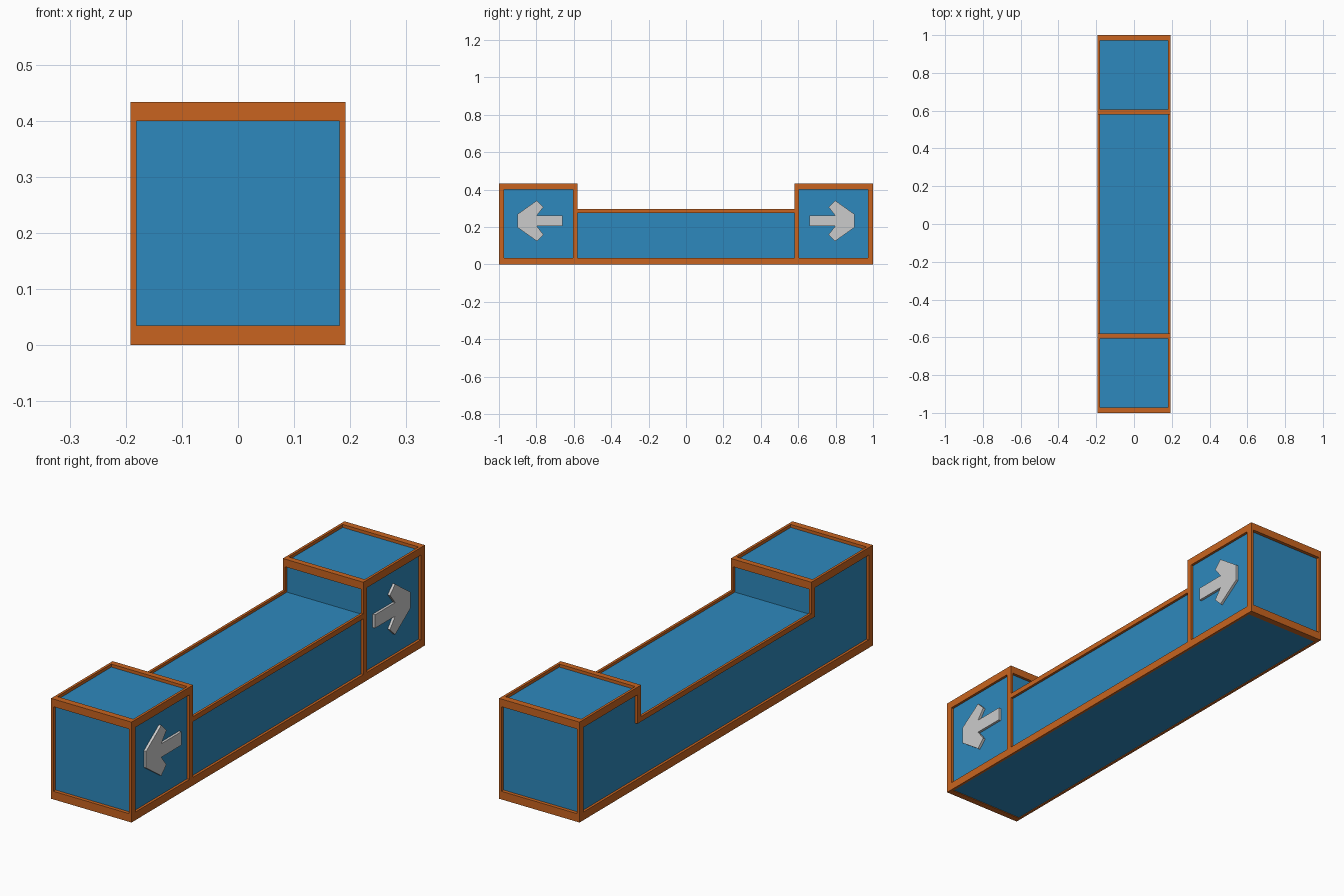
import bpy, bmesh

if "Cube" in bpy.data.objects:
    bpy.data.objects.remove(bpy.data.objects["Cube"])


def material(name, color):
    m = bpy.data.materials.new(name)
    m.diffuse_color = (*color, 1)
    m.use_nodes = True
    m.node_tree.nodes["Principled BSDF"].inputs["Base Color"].default_value = m.diffuse_color
    return m


ORANGE = material("orange trim", (0.58, 0.127, 0.014))
BLUE = material("blue panel", (0.027, 0.25, 0.51))
GREY = material("light grey", (0.6, 0.6, 0.6))


def finish(name, bm, mat, mirror=False):
    bmesh.ops.recalc_face_normals(bm, faces=bm.faces)
    me = bpy.data.meshes.new(name)
    bm.to_mesh(me)
    bm.free()
    me.materials.append(mat)
    ob = bpy.data.objects.new(name, me)
    bpy.context.collection.objects.link(ob)
    if mirror:
        mod = ob.modifiers.new("Mirror", 'MIRROR')
        mod.use_axis = (False, True, False)
        mod.use_mirror_merge = False
    return ob


def prism(name, profile, x0, x1, mat, mirror=False):
    """Extrude a (y, z) outline along x."""
    bm = bmesh.new()
    face = bm.faces.new([bm.verts.new((x0, y, z)) for y, z in profile])
    ext = bmesh.ops.extrude_face_region(bm, geom=[face])
    verts = [v for v in ext["geom"] if isinstance(v, bmesh.types.BMVert)]
    bmesh.ops.translate(bm, verts=verts, vec=(x1 - x0, 0, 0))
    return finish(name, bm, mat, mirror)


def bars(name, boxes, mat):
    """Boxes given as x0, x1, y0, y1, z0, z1, mirrored to the other end."""
    bm = bmesh.new()
    for x0, x1, y0, y1, z0, z1 in boxes:
        for v in bmesh.ops.create_cube(bm, size=1)["verts"]:
            v.co = (x1 if v.co.x > 0 else x0,
                    y1 if v.co.y > 0 else y0,
                    z1 if v.co.z > 0 else z0)
    return finish(name, bm, mat, True)


W, D = 0.192, 0.181       # outer half width, recessed panel half width
H, M = 0.433, 0.297       # end block height, middle height
E, P0, P1 = 0.972, 0.58, 0.605   # inner edge of end post, inner post

# Blue recessed core with a raised block at both ends
half = [(0.985, 0.003), (0.985, 0.42), (0.592, 0.42), (0.592, 0.286)]
core = half + [(-y, z) for y, z in reversed(half)]
prism("panel_core", core, -D, D, BLUE)


# Side trim; only the right side has full-height inner posts
def side_trim(name, x0, x1, post_bottom):
    bars(name, [
        (x0, x1, 0, 1, 0, 0.035),
        (x0, x1, 0, P1, 0.275, M),
        (x0, x1, P0, P1, post_bottom, H),
        (x0, x1, E, 1, 0, H),
        (x0, x1, P0, 1, 0.4, H),
    ], ORANGE)


side_trim("right_side_trim", D, W, 0)
side_trim("left_side_trim", -W, -D, 0.275)

# Cross beams at the ends and above the inner steps
bars("cross_beams", [
    (-W, W, E, 1, 0, 0.035),
    (-W, W, E, 1, 0.4, H),
    (-W, W, P0, P1, 0.4, H),
], ORANGE)

# Raised arrows pointing outwards on the right side
c = 0.233
up = [(0.66, 0.029), (0.797, 0.029), (0.762, 0.074), (0.797, 0.109), (0.9, 0.036)]
arrow = [(y, c + z) for y, z in up] + [(y, c - z) for y, z in reversed(up)]
prism("arrows", arrow, D - 0.003, W, GREY, True)
